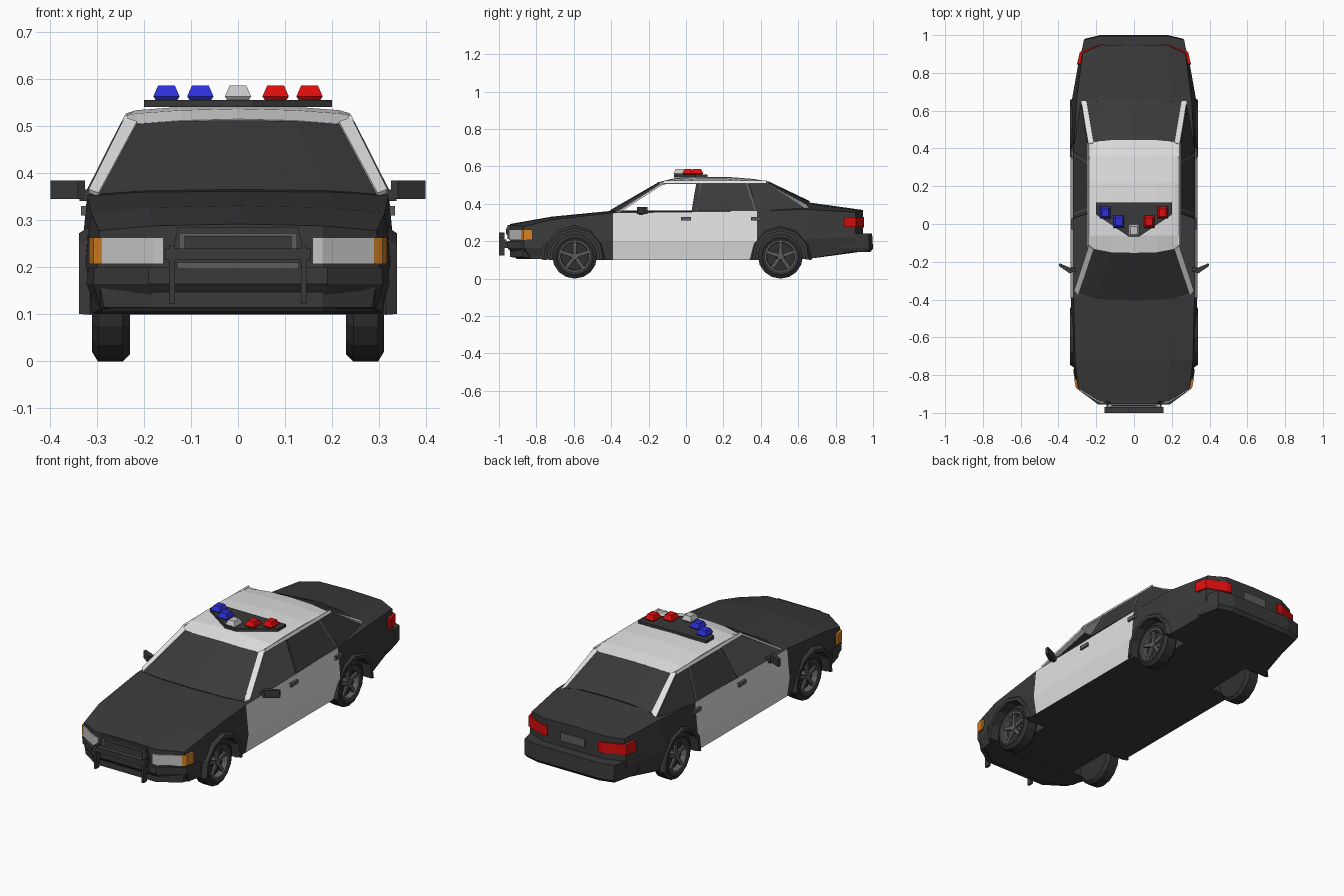
import bpy, bmesh, math
from mathutils import Vector, Matrix

if "Cube" in bpy.data.objects:
    bpy.data.objects.remove(bpy.data.objects["Cube"])


def material(name, r, g, b):
    m = bpy.data.materials.new(name)
    m.diffuse_color = (r, g, b, 1)
    m.use_nodes = True
    m.node_tree.nodes["Principled BSDF"].inputs["Base Color"].default_value = m.diffuse_color
    return m


BLACK = material("black_paint", .042, .042, .042)
WHITE = material("white_paint", .76, .76, .76)
TYRE = material("tyre_rubber", .03, .03, .03)
GREY = material("mid_grey", .11, .11, .11)
LAMP = material("lamp_grey", .56, .56, .56)
ORANGE = material("indicator_orange", .65, .22, .02)
RED = material("light_red", .70, .004, .004)
BLUE = material("light_blue", .025, .03, .68)


def build(name, verts, faces, mat, thick=0):
    me = bpy.data.meshes.new(name)
    bm = bmesh.new()
    vs = [bm.verts.new(v) for v in verts]
    for f in faces:
        bm.faces.new([vs[i] for i in f])
    bmesh.ops.recalc_face_normals(bm, faces=bm.faces)
    bm.to_mesh(me)
    bm.free()
    me.materials.append(mat)
    ob = bpy.data.objects.new(name, me)
    bpy.context.collection.objects.link(ob)
    if thick:
        s = ob.modifiers.new("thickness", 'SOLIDIFY')
        s.thickness, s.offset = thick, 0
    return ob


def loft(name, rings, mat, caps=True):
    n = len(rings[0])
    faces = [(r * n + i, r * n + (i + 1) % n, (r + 1) * n + (i + 1) % n, (r + 1) * n + i)
             for r in range(len(rings) - 1) for i in range(n)]
    if caps:
        faces += [tuple(range(n)), tuple(range((len(rings) - 1) * n, len(rings) * n))]
    return build(name, [v for r in rings for v in r], faces, mat)


def prism(name, plan, z0, z1, mat):
    return loft(name, [[(x, y, z) for x, y in plan] for z in (z0, z1)], mat)


def box(name, c, s, mat, taper=1.0):
    rings = [[(c[0] + a * s[0] / 2 * k, c[1] + b * s[1] / 2 * k, c[2] + h * s[2] / 2)
              for a, b in ((-1, -1), (1, -1), (1, 1), (-1, 1))] for h, k in ((-1, 1), (1, taper))]
    return loft(name, rings, mat)


def mirrored(half):
    """Half a row from centre outwards becomes a full row."""
    return [(-x, y, z) for x, y, z in half[:0:-1]] + list(half)


def sheet(name, rows, mat, thick=.006):
    n = len(rows[0])
    faces = [(r * n + i, r * n + i + 1, (r + 1) * n + i + 1, (r + 1) * n + i)
             for r in range(len(rows) - 1) for i in range(n - 1)]
    return build(name, [v for r in rows for v in r], faces, mat, thick)


# Body shell: y, corner sweep, zb, xb, xw, zw, xs, zs, xt, zt, zc
stations = [(-.94, .07, .115, .285, .30, .20, .295, .278, .18, .288, .292),
            (-.72, 0, .10, .315, .325, .20, .312, .315, .19, .327, .331),
            (-.39, 0, .10, .32, .335, .20, .32, .352, .20, .36, .363),
            (.38, 0, .10, .32, .335, .20, .32, .362, .20, .362, .363),
            (.65, 0, .105, .315, .33, .21, .305, .37, .20, .40, .408),
            (.945, -.04, .145, .265, .285, .22, .272, .355, .18, .362, .367)]
rings = []
for y, bow, zb, xb, xw, zw, xs, zs, xt, zt, zc in stations:
    e = y + bow
    half = [(xt, y, zb), (xb, e, zb), (xw, e, zw), (xs, e, zs), (xt, y, zt)]
    rings.append([(0, y, zb)] + half + [(0, y, zc)] + [(-x, a, z) for x, a, z in half[::-1]])
N = 12
last = (len(rings) - 1) * N
faces = [(r * N + i, r * N + (i + 1) % N, (r + 1) * N + (i + 1) % N, (r + 1) * N + i)
         for r in range(len(rings) - 1) for i in range(N)]
for o in (0, last):
    faces += [tuple(o + i for i in f) for f in ((0, 1, 5, 6), (1, 2, 3, 4, 5), (0, 6, 7, 11), (7, 8, 9, 10, 11))]
body = build("body", [v for r in rings for v in r], faces, BLACK)
body.data.materials.append(WHITE)
for p in body.data.polygons:  # white doors
    if abs(p.normal.x) > .5 and -.3 < p.center.y < .3:
        p.material_index = 1

AXLES = (("front", -.595), ("rear", .505))
WR = .12


def circle(x, y, r, n, a0=0.0):
    return [(x, y + r * math.cos(a0 + 2 * math.pi * i / n), WR + r * math.sin(a0 + 2 * math.pi * i / n))
            for i in range(n)]


# Wheel wells cut from the body
cutters = []
for tag, ay in AXLES:
    for s in (-1, 1):
        c = loft("well_cutter", [circle(s * x, ay, .137, 12) for x in (.2, .42)], BLACK)
        c.hide_render = True
        cutters.append(c)
        m = body.modifiers.new("well", 'BOOLEAN')
        m.operation, m.solver, m.object = 'DIFFERENCE', 'EXACT', c
bpy.context.view_layer.update()
cut = bpy.data.meshes.new_from_object(body.evaluated_get(bpy.context.evaluated_depsgraph_get()))
body.modifiers.clear()
body.data = cut
for c in cutters:
    bpy.data.objects.remove(c)

# Wheels and arch flares
for tag, ay in AXLES:
    for s in (-1, 1):
        side = "right" if s > 0 else "left"
        nm = f"{tag}_{side}_"
        prof = [(.27, .083), (.303, .083), (.31, .1), (.298, .12), (.245, .12), (.23, .105), (.23, .06)]
        loft(nm + "tyre", [circle(s * x, ay, r, 16) for x, r in prof], TYRE)
        loft(nm + "rim", [circle(s * x, ay, r, 16) for x, r in
                          ((.275, .084), (.305, .084), (.305, .076), (.275, .074))], GREY, False)
        loft(nm + "hub", [circle(s * x, ay, r, 10) for x, r in ((.27, .024), (.302, .018))], GREY)
        for k in range(5):
            sp = box(nm + "spoke", (s * .293, 0, .045), (.012, .02, .07), GREY, .8)
            sp.data.transform(Matrix.Translation((0, ay, WR)) @ Matrix.Rotation(k * math.tau / 5, 4, 'X'))
        rows = []
        for i in range(7):
            a = math.pi * (-.04 + 1.08 * i / 6)
            rows.append([(s * x, ay + r * math.cos(a), WR + r * math.sin(a))
                         for x, r in ((.29, .135), (.337, .135), (.338, .152), (.315, .168))])
        loft(nm + "arch", rows, BLACK)


# Bumpers
def bumper(name, plans):
    rings = []
    for z, half in plans:
        rings.append([(-x, y, z) for x, y in half[::-1]] + [(x, y, z) for x, y in half])
    loft(name, rings, BLACK)


bumper("front_bumper", [(.105, ((.18, -.905), (.29, -.83), (.30, -.77))),
                        (.165, ((.19, -.955), (.308, -.865), (.322, -.77))),
                        (.20, ((.19, -.955), (.305, -.87), (.318, -.77)))])
bumper("rear_bumper", [(.142, ((.18, .985), (.255, .965), (.285, .84))),
                       (.16, ((.18, 1.0), (.262, .98), (.295, .82))),
                       (.24, ((.18, .995), (.265, .975), (.298, .82)))])

# Grille and bull bar
box("grille_surround", (0, -.94, .248), (.29, .03, .075), BLACK, .88)
box("grille_frame", (0, -.953, .253), (.25, .012, .04), GREY)
box("grille_panel", (0, -.957, .253), (.228, .012, .026), BLACK)
box("bar_cross", (0, -.985, .228), (.31, .03, .024), BLACK)
box("bar_lower", (0, -.968, .203), (.26, .015, .014), GREY)
for s in (-1, 1):
    box("bar_upright", (s * .14, -.985, .185), (.012, .03, .125), BLACK)
    box("bar_bracket", (s * .14, -.96, .18), (.012, .05, .03), BLACK)

# Lamps, mirrors and handles on both sides
for s in (-1, 1):
    flip = lambda pts: [(s * x, y) for x, y in pts]
    prism("headlight", flip([(.158, -.947), (.18, -.947), (.289, -.881), (.27, -.85), (.158, -.92)]), .207, .263, LAMP)
    prism("indicator", flip([(.289, -.881), (.307, -.868), (.317, -.82), (.29, -.82), (.27, -.85)]), .207, .263, ORANGE)
    prism("tail_light", flip([(.15, .951), (.18, .951), (.287, .91), (.302, .845), (.26, .85), (.15, .92)]), .275, .33, RED)
    prism("mirror", flip([(.325, -.255), (.34, -.262), (.398, -.222), (.395, -.207), (.33, -.235)]), .345, .384, BLACK)
    box("mirror_arm", (s * .322, -.24, .353), (.03, .025, .025), BLACK)
    for hy in (0, .375):
        box("door_handle", (s * .326, hy, .32), (.016, .056, .02), GREY)
box("rear_plate", (0, .947, .295), (.14, .01, .045), GREY)

# Roof
sheet("roof", [mirrored([(0, y, z), (.12, y + d * .1, z - .003), (.215, y + d * .7, z - .01), (.238, y + d, z - w)])
               for y, z, d, w in ((-.152, .512, .03, .004), (-.06, .534, 0, .014), (.05, .541, 0, .017),
                                  (.22, .541, 0, .017), (.36, .53, 0, .012), (.445, .516, -.015, .006))], WHITE)

# Windscreen and rear window
sheet("windscreen", [mirrored([(0, -.405, .363), (.2, -.395, .36), (.296, -.365, .353)]),
                     mirrored([(0, -.15, .51), (.12, -.148, .508), (.216, -.13, .502)])], BLACK)
sheet("rear_window", [mirrored([(0, .444, .515), (.12, .442, .512), (.216, .432, .507)]),
                      mirrored([(0, .66, .412), (.14, .655, .406), (.252, .645, .386)])], BLACK)


# Cabin sides
def side_pt(s, y, z):
    xb = .318 if y < .38 else .318 - .04 * (y - .38) / .27
    return (s * (xb + (.238 - xb) * (z - .362) / .158), y, z)


def side_panel(name, s, pts, mat):
    build(name, [side_pt(s, y, z) for y, z in pts], [tuple(range(len(pts)))], mat, .008)


for s in (-1, 1):
    sheet("front_pillar", [[(s * .296, -.372, .354), (s * .317, -.35, .362)],
                           [(s * .214, -.13, .506), (s * .24, -.115, .515)]], WHITE, .01)
    sheet("rear_pillar", [[(s * .214, .43, .509), (s * .24, .42, .516)],
                          [(s * .25, .648, .388), (s * .279, .65, .37)]], WHITE, .01)
    side_panel("roof_rail", s, [(-.125, .508), (.43, .508), (.43, .522), (-.115, .522)], WHITE)
    side_panel("rear_door_glass", s, [(.03, .36), (.385, .36), (.335, .509), (.055, .509)], BLACK)
    side_panel("rear_quarter", s, [(.385, .36), (.65, .365), (.43, .509), (.335, .509)], BLACK)
    for a, b in ((.05, .075), (.365, .32)):
        side_panel("window_trim", s, [(a, .366), (a + .008, .366), (b + .008, .509), (b, .509)], GREY)

# Light bar with five lights
prism("light_bar", [(-.2, .115), (.2, .115), (.2, .05), (.03, -.065), (-.03, -.065), (-.2, .05)], .541, .556, BLACK)
for x, y, mat in ((-.152, .06, BLUE), (-.08, .012, BLUE), (0, -.034, LAMP), (.08, .012, RED), (.152, .06, RED)):
    rings = [[(x + a * w, y + b * w * 1.15, z) for a, b in ((-1, -1), (1, -1), (1, 1), (-1, 1))]
             for z, w in ((.554, .022), (.563, .028), (.586, .018))]
    loft("roof_light", rings, mat)
